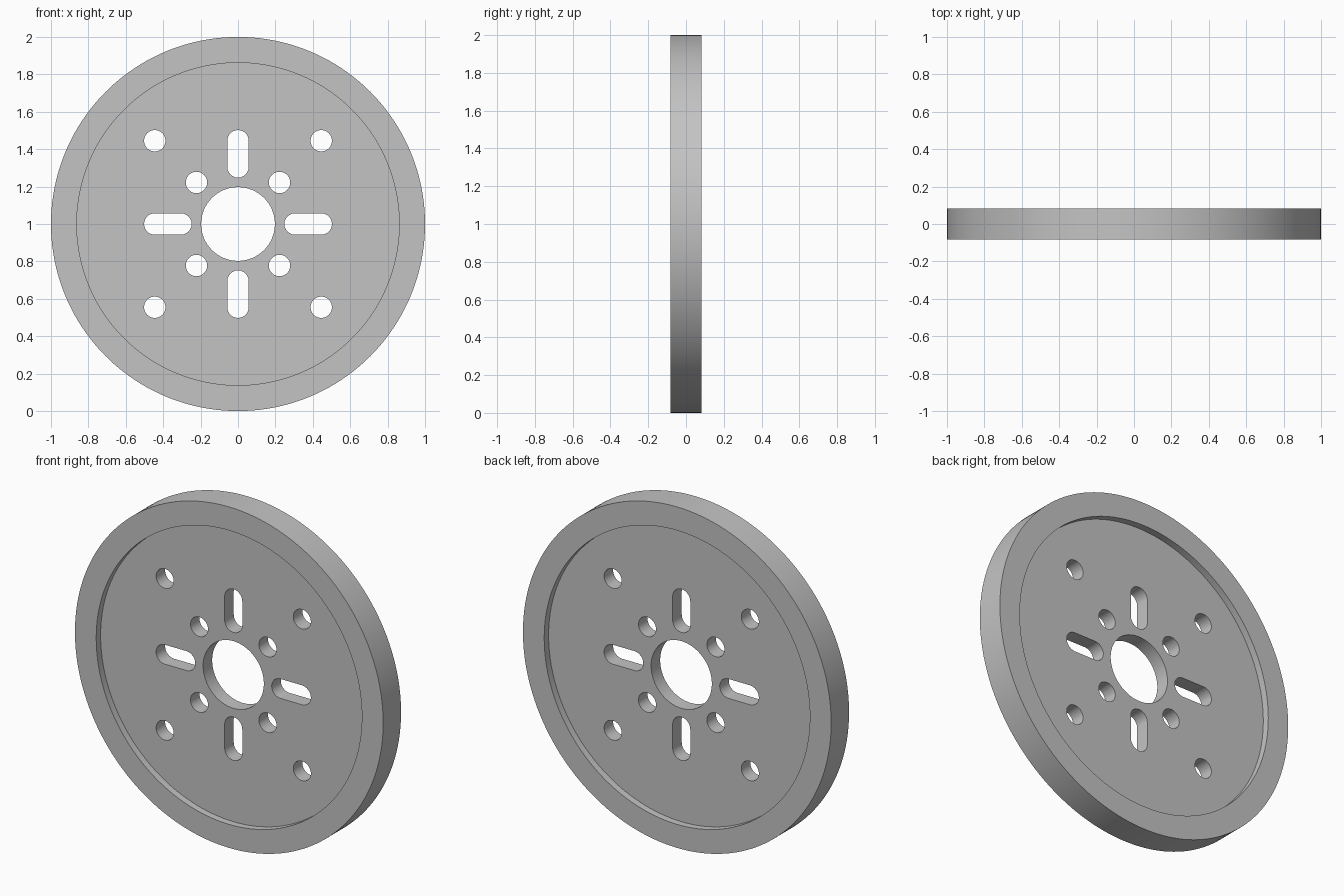
import bpy, bmesh
from math import pi, cos, sin, radians
from mathutils import Matrix, Vector

cube = bpy.data.objects.get("Cube")
if cube:
    bpy.data.objects.remove(cube, do_unlink=True)

SEGMENTS = 160
RIM_R, RECESS_R, BORE_R = 1.0, 0.862, 0.197
RIM_Y, WEB_Y = 0.083, 0.042       # half thicknesses
HOLE_R = 0.057
OUTER, INNER = 0.445, 0.222       # hole offsets
SLOT_START, SLOT_END = 0.305, 0.445

grey = bpy.data.materials.new("plain grey")
grey.use_nodes = True
colour = (0.55, 0.55, 0.55, 1)
grey.diffuse_color = colour
grey.node_tree.nodes["Principled BSDF"].inputs["Base Color"].default_value = colour


def make_object(name, bm):
    bmesh.ops.recalc_face_normals(bm, faces=bm.faces)
    mesh = bpy.data.meshes.new(name)
    bm.to_mesh(mesh)
    bm.free()
    mesh.materials.append(grey)
    obj = bpy.data.objects.new(name, mesh)
    bpy.context.collection.objects.link(obj)
    return obj


def add_slot(bm, start, end, radius, steps=24):
    """Rounded prism along y between two centres in the x-z plane."""
    along = end - start
    angle = along.angle_signed(Vector((1, 0))) if along.length else 0
    ring = []
    for centre, first in ((end, -pi / 2), (start, pi / 2)):
        for i in range(steps + 1):
            a = angle + first + pi * i / steps
            if along.length == 0 and i == steps:
                continue
            ring.append(centre + radius * Vector((cos(a), sin(a))))
    face = bm.faces.new([bm.verts.new((p.x, -0.2, p.y + 1)) for p in ring])
    result = bmesh.ops.extrude_face_region(bm, geom=[face], use_keep_orig=True)
    moved = [v for v in result["geom"] if isinstance(v, bmesh.types.BMVert)]
    bmesh.ops.translate(bm, verts=moved, vec=(0, 0.4, 0))


# Disc with raised rim, thin web and centre bore
profile = [(BORE_R, -WEB_Y), (RECESS_R, -WEB_Y), (RECESS_R, -RIM_Y), (RIM_R, -RIM_Y),
           (RIM_R, RIM_Y), (RECESS_R, RIM_Y), (RECESS_R, WEB_Y), (BORE_R, WEB_Y)]
bm = bmesh.new()
verts = [bm.verts.new((r, y, 0)) for r, y in profile]
edges = [bm.edges.new((v, verts[i - 1])) for i, v in enumerate(verts)]
bmesh.ops.spin(bm, geom=verts + edges, cent=(0, 0, 0), axis=(0, 1, 0),
               angle=2 * pi, steps=SEGMENTS, use_merge=True)
bmesh.ops.remove_doubles(bm, verts=bm.verts, dist=0.0001)
bmesh.ops.translate(bm, verts=bm.verts, vec=(0, 0, 1))
wheel = make_object("wheel_disc", bm)

# Round holes on the diagonals and slots on the axes
bm = bmesh.new()
for quarter in range(4):
    turn = Matrix.Rotation(quarter * pi / 2, 2)
    for offset in (INNER, OUTER):
        centre = turn @ Vector((offset, offset))
        add_slot(bm, centre, centre, HOLE_R)
    add_slot(bm, turn @ Vector((SLOT_START, 0)), turn @ Vector((SLOT_END, 0)), HOLE_R)
cutter = make_object("hole_cutter", bm)
cutter.hide_render = True

# Cut the holes and shade
bpy.ops.object.select_all(action='DESELECT')
wheel.select_set(True)
bpy.context.view_layer.objects.active = wheel
cut = wheel.modifiers.new("holes", 'BOOLEAN')
cut.operation = 'DIFFERENCE'
cut.solver = 'EXACT'
cut.object = cutter
bpy.ops.object.modifier_apply(modifier=cut.name)
bpy.data.objects.remove(cutter, do_unlink=True)
bpy.ops.object.shade_smooth_by_angle(angle=radians(30))
